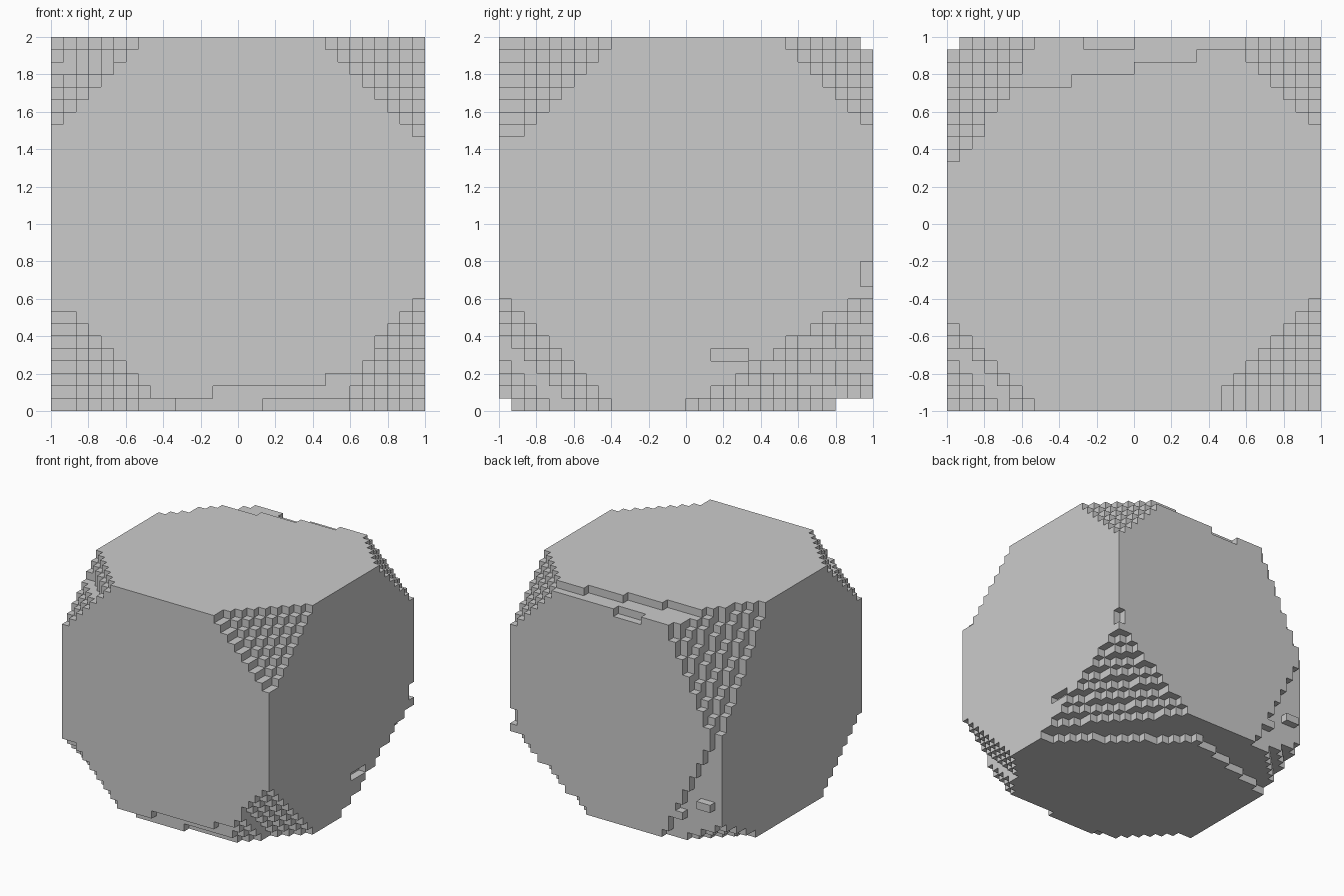
import bpy, bmesh

if "Cube" in bpy.data.objects:
    bpy.data.objects.remove(bpy.data.objects["Cube"])

N = 30            # cells per side
U = 2.0 / N       # cell size

# Stepped corner cuts: (x side, y side, z side, x leg, y leg, z leg) in cells
CORNERS = [
    (0, 0, 1, 7, 7, 7), (1, 0, 1, 8, 9, 8),
    (0, 1, 1, 7, 10, 15), (1, 1, 1, 6.5, 6.5, 6.5),
    (0, 0, 0, 9, 8, 8), (1, 0, 0, 7, 9, 9),
    (0, 1, 0, 8, 8, 4), (1, 1, 0, 12, 14, 9),
]
# Single cells left standing in the shallow recess at the back (x, z)
BUMPS = {(5, 4), (1, 6), (2, 6)}


def from_side(v, side):
    return N - 1 - v if side else v


def solid(x, y, z):
    if not all(0 <= v < N for v in (x, y, z)):
        return False
    back, down, right = N - 1 - y, N - 1 - z, N - 1 - x

    # corners
    for sx, sy, sz, a, b, c in CORNERS:
        if from_side(x, sx) / a + from_side(y, sy) / b + from_side(z, sz) / c < 1:
            return False

    # top back edge, deeper towards the left
    if down == 0:
        depth = 4 if x < 10 else 3 if x < 15 else 2 if x < 20 else 1
        if back < depth:
            return False
    if down == 1 and back == 0 and 11 <= x < 15:
        return False

    # bottom back edge, deeper towards both ends
    if z == 0:
        depth = 15 - 0.8 * right if right < 15 else 3 + (right - 15) / 3
        if back < depth:
            return False

    # bottom front edge
    if z == 0 and y < (1 if 10 <= x < 17 else 2):
        return False
    if y == 0 and ((z == 1 and x >= 13) or (z == 2 and x >= 22)):
        return False

    # shallow recess on the back face, lower left
    if back == 0 and x / 8 + z / 16 < 1 and (x, z) not in BUMPS:
        return False

    # slot on the right face, and notch on the back right edge
    if right == 0 and z == 4 and 17 <= y < 20:
        return False
    if right == 0 and z == 3 and y >= 20:
        return False
    if right == 0 and back == 0 and 10 <= z < 12:
        return False
    return True


# Skin the cells with outward quads
cells = {(x, y, z) for x in range(N) for y in range(N) for z in range(N)
         if solid(x, y, z)}
bm = bmesh.new()
verts = {}


def vert(p):
    if p not in verts:
        verts[p] = bm.verts.new((p[0] * U - 1, p[1] * U - 1, p[2] * U))
    return verts[p]


for cell in cells:
    for axis in range(3):
        for side in (0, 1):
            nb = list(cell)
            nb[axis] += 1 if side else -1
            if tuple(nb) in cells:
                continue
            quad = []
            for s, t in ((0, 0), (1, 0), (1, 1), (0, 1)):
                p = list(cell)
                p[axis] += side
                p[(axis + 1) % 3] += s
                p[(axis + 2) % 3] += t
                quad.append(vert(tuple(p)))
            bm.faces.new(quad if side else quad[::-1])

mesh = bpy.data.meshes.new("stepped_block")
bm.to_mesh(mesh)
bm.free()
block = bpy.data.objects.new("stepped_block", mesh)
bpy.context.collection.objects.link(block)
